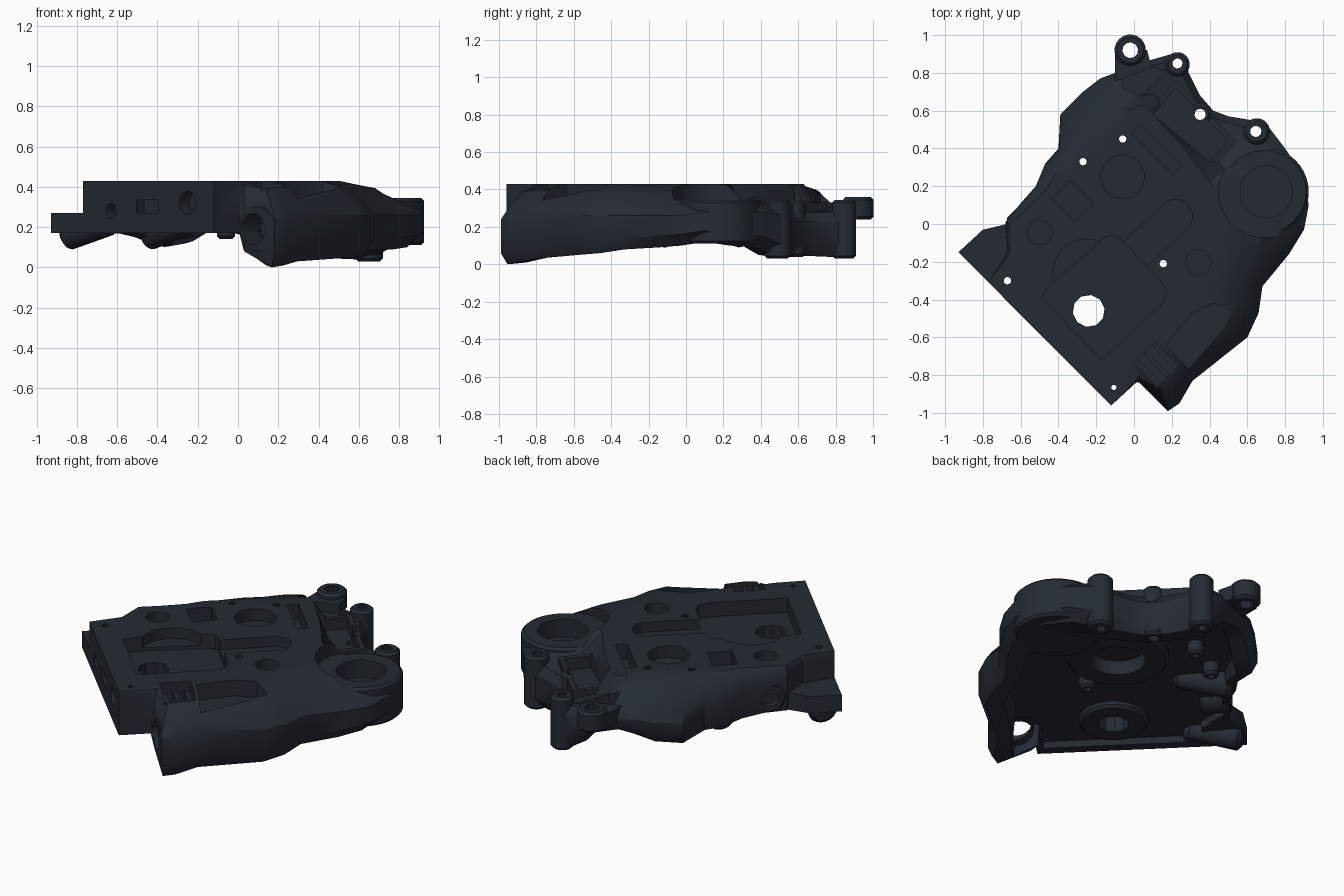
import bpy, bmesh, math
from mathutils import Vector

if "Cube" in bpy.data.objects:
    bpy.data.objects.remove(bpy.data.objects["Cube"])

TOP, CEIL = 0.43, 0.215
mat = bpy.data.materials.new("dark_metal")
mat.diffuse_color = (0.018, 0.024, 0.034, 1)
mat.use_nodes = True
mat.node_tree.nodes["Principled BSDF"].inputs["Base Color"].default_value = mat.diffuse_color
parts = []


def finish(name, bm, helper=False):
    bmesh.ops.recalc_face_normals(bm, faces=bm.faces)
    me = bpy.data.meshes.new(name)
    bm.to_mesh(me)
    bm.free()
    ob = bpy.data.objects.new(name, me)
    bpy.context.collection.objects.link(ob)
    me.materials.append(mat)
    if helper:
        ob.hide_render = True
    else:
        parts.append(ob)
    return ob


def loft(bm, rings):
    vs = [[bm.verts.new(p) for p in r] for r in rings]
    for a, b in zip(vs, vs[1:]):
        for i in range(len(a)):
            j = (i + 1) % len(a)
            bm.faces.new((a[i], a[j], b[j], b[i]))
    bm.faces.new(vs[0])
    bm.faces.new(vs[-1])


def prism(bm, pts, z0, z1):
    loft(bm, [[(x, y, z) for x, y in pts] for z in (z0, z1)])


def tube(bm, a, b, r, n=24, bevel=0.0, r2=None):
    # cylinder or cone from a to b with optional chamfered ends
    a, b = Vector(a), Vector(b)
    r2 = r2 or r
    d = (b - a).normalized()
    u = d.orthogonal().normalized()
    v = d.cross(u)
    steps = [(a, r), (b, r2)]
    if bevel:
        steps = [(a, r - bevel), (a + d * bevel, r), (b - d * bevel, r2), (b, r2 - bevel)]
    loft(bm, [[c + (u * math.cos(t) + v * math.sin(t)) * q
               for t in (2 * math.pi * i / n for i in range(n))] for c, q in steps])


def cyl(bm, x, y, r, z0, z1, n=24, bevel=0.0):
    tube(bm, (x, y, z0), (x, y, z1), r, n, bevel)


def rect(x, y, l, w, deg):
    c, s = math.cos(math.radians(deg)), math.sin(math.radians(deg))
    return [(x + c * a * l / 2 - s * b * w / 2, y + s * a * l / 2 + c * b * w / 2)
            for a, b in ((-1, -1), (1, -1), (1, 1), (-1, 1))]


# Housing shell: outer outline as x, y, lower edge, shoulder height
OUT = [(-.77, -.31, .17, .42), (-.12, -.96, .17, .42), (.01, -.84, .17, .41), (.03, -.84, .08, .36),
       (.18, -.99, 0, .29), (.24, -.95, .01, .30), (.31, -.83, .03, .31), (.60, -.60, .05, .31),
       (.66, -.47, .06, .31), (.68, -.33, .08, .31), (.82, -.16, .09, .31), (.90, -.03, .10, .31),
       (.925, .1, .12, .33), (.90, .25, .10, .33), (.80, .40, .09, .33), (.70, .53, .04, .31),
       (.62, .55, .04, .29), (.50, .57, .045, .28), (.42, .60, .045, .28), (.35, .68, .045, .28),
       (.29, .80, .04, .28), (.27, .89, .04, .28), (.20, .90, .04, .29), (.06, .86, .15, .31),
       (-.10, .80, .19, .32), (-.18, .77, .17, .32), (-.27, .70, .12, .30), (-.39, .58, .10, .28),
       (-.40, .40, .12, .30), (-.47, .32, .13, .33), (-.52, .20, .15, .36), (-.60, .11, .17, .38),
       (-.68, .01, .17, .38), (-.67, -.15, .17, .40)]
# Matching edge of the flat top plate
PLATE = [(-.77, -.31), (-.12, -.96), (0, -.84), (.03, -.80), (.10, -.75), (.15, -.70), (.20, -.65),
         (.40, -.45), (.43, -.38), (.45, -.30), (.50, -.1), (.50, 0), (.46, .1), (.45, .15), (.43, .19),
         (.40, .22), (.36, .28), (.28, .38), (.24, .43), (.20, .47), (.13, .55), (.10, .59), (.07, .61),
         (.03, .63), (-.03, .60), (-.10, .52), (-.18, .43), (-.25, .42), (-.36, .31), (-.41, .27),
         (-.47, .18), (-.57, .08), (-.66, 0), (-.66, -.16)]


def ring(t, zf, pull=0.0, t_back=None):
    pts = []
    for i, ((x, y, zb, zs), (px, py)) in enumerate(zip(OUT, PLATE)):
        back = t_back is not None and 15 <= i <= 23   # steep step behind the plate
        q = Vector((x, y)).lerp(Vector((px, py)), t_back if back else t)
        q = q.lerp(Vector((-.02, -.03)), pull)
        pts.append((q.x, q.y, zs + .02 if back else zf(zb, zs)))
    return pts


bm = bmesh.new()
loft(bm, [ring(.4, lambda b, s: CEIL, .07), ring(.38, lambda b, s: b + .01, .055),
          ring(.15, lambda b, s: b), ring(0, lambda b, s: b + .06), ring(0, lambda b, s: s - .05),
          ring(.14, lambda b, s: s), ring(.5, lambda b, s: s + .7 * (TOP - s), 0, .75),
          ring(1, lambda b, s: TOP)])
finish("housing_shell", bm)

# Side tab and its tapering feet
bm = bmesh.new()
prism(bm, [(-.93, -.15), (-.77, -.31), (-.62, -.17), (-.67, 0), (-.80, -.03)], .17, .27)
finish("side_tab", bm)
for name, a, b in (("tab_foot", (-.85, -.09, .165), (-.62, -.30, .21)),
                   ("left_foot", (-.45, .31, .165), (-.22, .08, .22))):
    bm = bmesh.new()
    tube(bm, a, b, .08, 20, .025, .05)
    finish(name, bm)

# Bolt posts, bearing and underside bosses
for name, x, y, r, z0, z1 in (
        ("right_post", .65, .49, .07, .03, .345), ("middle_post", .35, .58, .06, .04, .345),
        ("back_post", .23, .845, .065, .03, .345), ("back_lug", -.02, .92, .083, .24, .36),
        ("bearing_housing", .69, .17, .235, .11, .345), ("centre_ring", .19, .09, .28, .175, .24),
        ("drain_ring", -.24, -.46, .19, .18, .24),
        ("pin_1", -.27, .33, .045, .14, .24), ("pin_2", -.06, .45, .045, .14, .24),
        ("pin_3", -.65, -.29, .045, .16, .24), ("pin_4", .155, -.21, .045, .14, .24)):
    bm = bmesh.new()
    cyl(bm, x, y, r, z0, z1, 40 if r > .1 else 20, .015)
    finish(name, bm)

# Web joining the back lug
bm = bmesh.new()
prism(bm, [(-.10, .76), (.10, .80), (.07, .92), (-.10, .92)], .245, .33)
finish("lug_web", bm)

# Rim around the back pocket
bm = bmesh.new()
prism(bm, [(.08, .60), (.22, .76), (.54, .44), (.42, .30)], .24, .33)
finish("pocket_rim", bm)

# Side port, front flange pipe
bm = bmesh.new()
tube(bm, (-.62, .085, .255), (-.50, -.035, .255), .088, 24, .012)
finish("side_port", bm)
bm = bmesh.new()
tube(bm, (.095, -.905, .19), (.18, -.82, .19), .115, 24, .005)
finish("front_pipe", bm)

# Everything cut out of the housing
bm = bmesh.new()
HI = .6
prism(bm, [(-.49, -.39), (-.46, -.34), (-.15, -.07), (-.11, -.06), (-.07, -.08), (.15, -.31), (.175, -.37),
           (.14, -.43), (-.17, -.72)], .345, HI)
cyl(bm, -.25, -.26, .18, .365, HI, 32)
slot = [(.22 + .09 * math.cos(t), .04 + .09 * math.sin(t))
        for t in (math.radians(-45 + 18 * i) for i in range(11))]
prism(bm, slot + [(-.06, -.10), (.06, -.23)], .37, HI)
prism(bm, rect(.12, .395, .31, .065, -45), .34, HI)
prism(bm, rect(-.325, .12, .17, .14, -45), .34, HI)
for x, y, r, z in ((-.06, .25, .115, .36), (-.5, -.045, .065, .36), (.34, -.205, .067, .36),
                   (.70, .17, .138, .24), (.69, .17, .242, .345)):
    cyl(bm, x, y, r, z, HI, 32)
prism(bm, [(.10, .58), (.22, .72), (.50, .44), (.40, .33)], .26, HI)
prism(bm, [(-.06, .77), (.10, .83), (.17, .81), (.04, .68), (-.06, .72)], .28, HI)
prism(bm, [(.17, -.64), (.31, -.47), (.42, -.42), (.52, -.46), (.48, -.55), (.29, -.77)], .335, HI)
prism(bm, rect(.12, -.745, .17, .18, 45), .31, HI)
# Bolt holes and drain
for x, y, r in ((-.27, .33, .02), (-.06, .45, .02), (-.67, -.30, .02), (.155, -.21, .02),
                (-.107, -.865, .014), (.35, .58, .03), (.645, .49, .03), (.23, .85, .027),
                (-.02, .92, .042), (-.24, -.46, .085)):
    cyl(bm, x, y, r, -.1, HI, 10)
# Underside ring bore
cyl(bm, .19, .09, .15, .1, .26, 32)
# Sideways ports
for x, y, z, r, d in ((-.63, -.45, .28, .038, .04), (-.25, -.83, .32, .058, .05),
                      (.075, -.885, .19, .08, .09)):
    tube(bm, (x - .1, y - .1, z), (x + d, y + d, z), r, 16)
prism(bm, rect(-.45, -.63, .15, .10, -45), .27, .335)
tube(bm, (-.75, .215, .255), (-.59, .055, .255), .05, 16)
cutter = finish("cutter", bm, helper=True)
parts.remove(cutter) if cutter in parts else None

for ob in parts:
    m = ob.modifiers.new("cuts", 'BOOLEAN')
    m.operation, m.solver, m.object, m.use_self = 'DIFFERENCE', 'EXACT', cutter, True
    bpy.ops.object.select_all(action='DESELECT')
    ob.select_set(True)
    bpy.context.view_layer.objects.active = ob
    bpy.ops.object.modifier_apply(modifier=m.name)
    bpy.ops.object.shade_smooth_by_angle(angle=math.radians(32))
bpy.data.objects.remove(cutter)

# Clip bars in the front notch
bm = bmesh.new()
for d in (-.065, 0, .065):
    prism(bm, rect(.12 + d * .7, -.745 + d * .7, .025, .17, 45), .28, .375)
finish("clip_bars", bm)
